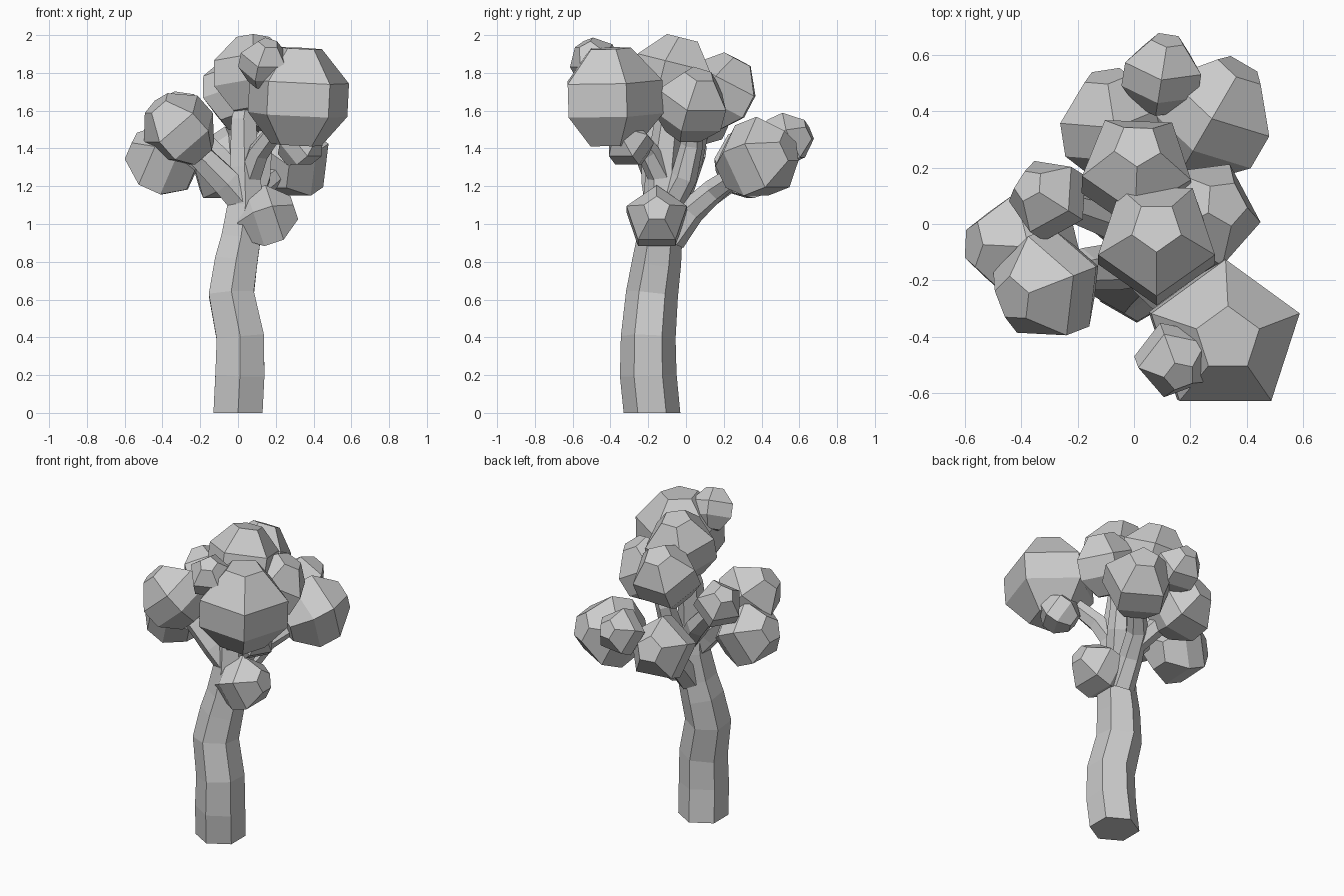
import bpy, bmesh, math
from mathutils import Vector

if "Cube" in bpy.data.objects:
    bpy.data.objects.remove(bpy.data.objects["Cube"])


def finish(bm, name):
    bmesh.ops.recalc_face_normals(bm, faces=bm.faces[:])
    me = bpy.data.meshes.new(name)
    bm.to_mesh(me)
    bm.free()
    ob = bpy.data.objects.new(name, me)
    bpy.context.collection.objects.link(ob)
    return ob


def skin(bm, rings):
    """Join equal rings of vertices with quads and cap both ends."""
    for a, b in zip(rings, rings[1:]):
        for k in range(len(a)):
            n = (k + 1) % len(a)
            bm.faces.new((a[k], a[n], b[n], b[k]))
    bm.faces.new(rings[0])
    bm.faces.new(rings[-1])


def ring(bm, centre, q, r, sides):
    return [bm.verts.new(centre + q @ Vector((r * math.sin(k * math.tau / sides),
                                              r * math.cos(k * math.tau / sides), 0)))
            for k in range(sides)]


def limb(name, path):
    """Six-sided tapering tube through (x, y, z, radius) points."""
    bm = bmesh.new()
    pts = [Vector(p[:3]) for p in path]
    rings = []
    for i, p in enumerate(pts):
        d = pts[min(i + 1, len(pts) - 1)] - pts[max(i - 1, 0)]
        if p.z == 0:
            d = Vector((0, 0, 1))
        rings.append(ring(bm, p, Vector((0, 0, 1)).rotation_difference(d), path[i][3], 6))
    skin(bm, rings)
    return finish(bm, name)


def leaf_clump(name, x, y, z, r, axis=None, up='track'):
    """Five-sided faceted ball, its small end cap facing away from the crown's heart."""
    bm = bmesh.new()
    c = Vector((x, y, z))
    axis = Vector(axis) if axis else c - Vector((0.0, -0.1, 1.15))
    axis.normalize()
    if up == 'track':
        q = axis.to_track_quat('Z', 'Y')
    else:
        q = Vector((0, 0, 1)).rotation_difference(axis)
    profile = [(-.9, .5), (-.33, .99), (.3, .99), (.93, .42)]
    skin(bm, [ring(bm, c + axis * h * r, q, w * r, 5) for h, w in profile])
    return finish(bm, name)


# Trunk, running up into the top clump
limb("trunk", [(0, -.18, 0, .15), (.01, -.2, .2, .15), (.012, -.2, .4, .145),
               (-.035, -.18, .63, .138), (-.01, -.155, .8, .13), (.015, -.14, .92, .12),
               (.04, -.12, 1.1, .11), (.035, -.12, 1.3, .09), (.03, -.09, 1.55, .075),
               (.06, -.06, 1.75, .05)])

# Branches
limb("branch_left", [(.03, -.13, 1.12, .09), (-.06, -.15, 1.22, .085),
                     (-.18, -.16, 1.34, .075), (-.31, -.18, 1.45, .05)])
limb("branch_left_back", [(.02, -.08, 1.2, .07), (-.1, .02, 1.34, .07), (-.28, .08, 1.54, .05)])
limb("branch_back", [(.03, -.08, .92, .08), (.05, .03, 1.07, .072),
                     (.1, .15, 1.18, .065), (.25, .32, 1.3, .05)])
limb("branch_back_left", [(.06, .1, 1.13, .06), (0, .22, 1.22, .06), (-.08, .35, 1.35, .05)])
limb("branch_right", [(.06, -.08, 1.12, .075), (.11, -.01, 1.25, .07),
                      (.13, .03, 1.42, .06), (.2, .04, 1.58, .04)])
limb("branch_front_right", [(.05, -.12, 1.22, .07), (.11, -.2, 1.38, .06),
                            (.2, -.29, 1.5, .05), (.3, -.38, 1.65, .035)])
limb("branch_low_twig", [(.05, -.14, .97, .05), (.16, -.15, 1.03, .035)])

# Leaf clumps: x, y, z, radius (and facing direction where it differs)
clumps = {
    "top": (.08, -.06, 1.785, .22, (0, .25, 1)), "upper_back": (.01, .19, 1.7, .205),
    "right": (.245, .03, 1.63, .2), "large_front": (.32, -.4, 1.67, .28, (.05, -.03, 1), 'level'),
    "small_front": (.14, -.48, 1.85, .135), "small_right": (.33, -.3, 1.42, .125),
    "left_front": (-.31, -.22, 1.5, .2), "left": (-.4, -.08, 1.33, .2),
    "left_back": (-.3, .09, 1.56, .145), "low_right": (.15, -.155, 1.03, .17, (.9, 0, .3)),
    "back_right": (.28, .38, 1.34, .22), "back_left": (-.07, .35, 1.31, .2),
    "back": (.1, .53, 1.44, .145),
}
for key, spec in clumps.items():
    leaf_clump("leaf_clump_" + key, *spec)
